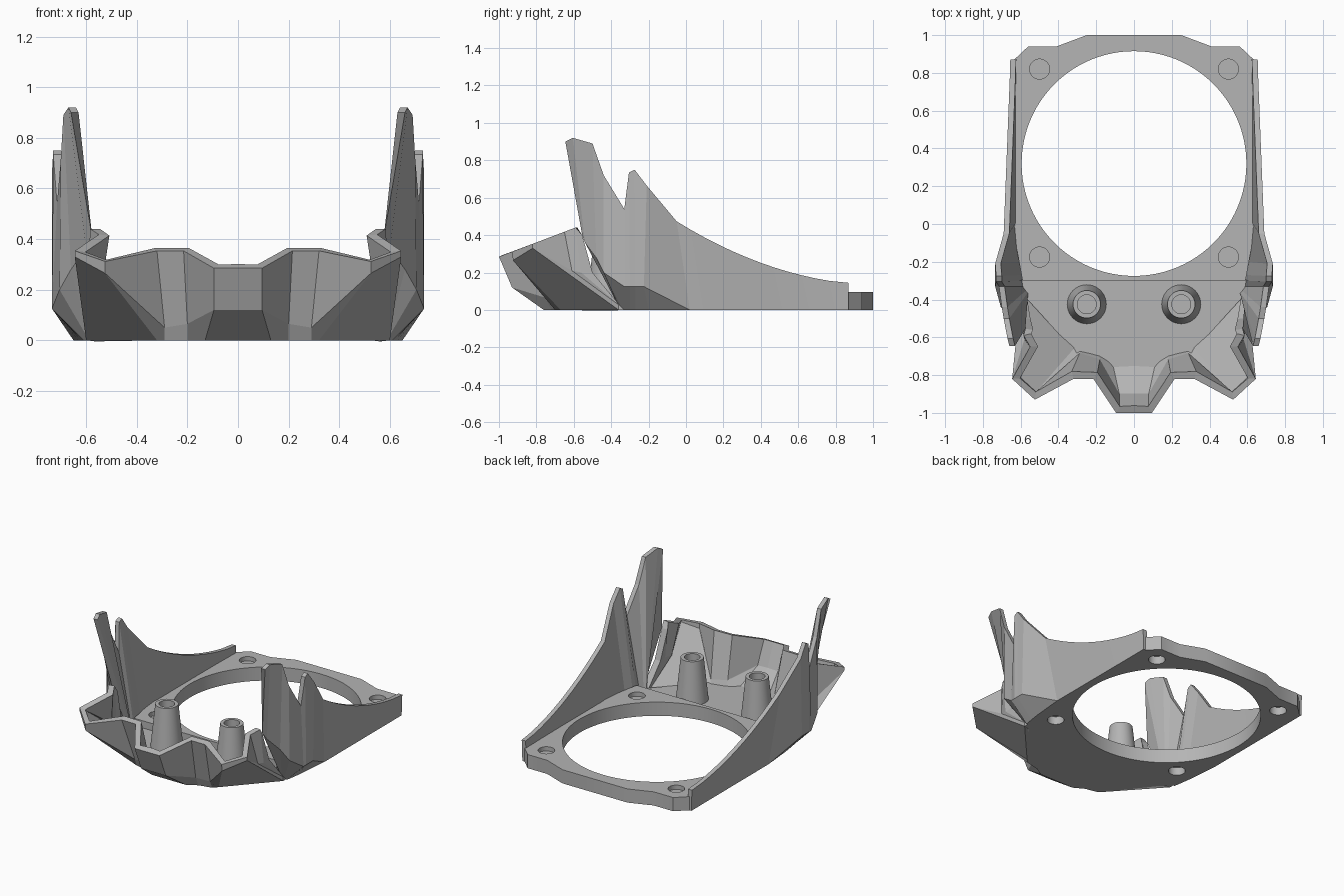
import bpy, bmesh, math
from mathutils import Vector

cube = bpy.data.objects.get("Cube")
if cube:
    bpy.data.objects.remove(cube, do_unlink=True)

grey = bpy.data.materials.new("plain_grey")
grey.use_nodes = True
grey.diffuse_color = (0.46, 0.46, 0.46, 1)
grey.node_tree.nodes["Principled BSDF"].inputs["Base Color"].default_value = grey.diffuse_color


def finish(name, bm, recalc=True):
    """Clean the mesh and turn it into an object."""
    bmesh.ops.remove_doubles(bm, verts=bm.verts, dist=0.0005)
    if recalc:
        bmesh.ops.recalc_face_normals(bm, faces=bm.faces)
    mesh = bpy.data.meshes.new(name)
    bm.to_mesh(mesh)
    bm.free()
    mesh.materials.append(grey)
    obj = bpy.data.objects.new(name, mesh)
    bpy.context.collection.objects.link(obj)
    return obj


def loft(name, columns, closed):
    """Skin a row of point columns; closed columns form a capped solid."""
    bm = bmesh.new()
    cols = [[bm.verts.new(p) for p in col] for col in columns]
    n = len(cols[0])
    for a, b in zip(cols, cols[1:]):
        for k in range(n if closed else n - 1):
            j = (k + 1) % n
            bm.faces.new((a[j], b[j], b[k], a[k]))
    if closed:
        bm.faces.new(cols[0])
        bm.faces.new(cols[-1])
    obj = finish(name, bm, closed)
    mirror = obj.modifiers.new("Mirror", "MIRROR")
    mirror.merge_threshold = 0.001
    return obj


def plate(name, half, bottom, top):
    """Extrude a symmetric outline given by its +x half, front to back."""
    bm = bmesh.new()
    outline = half + [(-x, y) for x, y in reversed(half)]
    face = bm.faces.new([bm.verts.new((x, y, bottom)) for x, y in outline])
    new = bmesh.ops.extrude_face_region(bm, geom=[face])["geom"]
    moved = [v for v in new if isinstance(v, bmesh.types.BMVert)]
    bmesh.ops.translate(bm, verts=moved, vec=(0, 0, top - bottom))
    return finish(name, bm)


def cylinder(name, x, y, z0, z1, r0, r1, sides=40):
    bm = bmesh.new()
    bmesh.ops.create_cone(bm, cap_ends=True, segments=sides, radius1=r0,
                          radius2=r1, depth=z1 - z0)
    bmesh.ops.translate(bm, verts=bm.verts, vec=(x, y, (z0 + z1) / 2))
    return finish(name, bm)


def cut(obj, cutter):
    """Subtract the cutter, then remove it."""
    mod = obj.modifiers.new("Cut", "BOOLEAN")
    mod.operation, mod.object, mod.solver = "DIFFERENCE", cutter, "EXACT"
    bpy.context.view_layer.objects.active = obj
    bpy.ops.object.modifier_apply(modifier=mod.name)
    bpy.data.objects.remove(cutter, do_unlink=True)


def smooth(obj):
    bpy.ops.object.select_all(action="DESELECT")
    obj.select_set(True)
    bpy.context.view_layer.objects.active = obj
    bpy.ops.object.shade_smooth_by_angle(angle=math.radians(25))


# Ring plate with the large opening and four corner holes
base = plate("ring_plate", [(0.59, -0.3), (0.645, 0), (0.645, 0.86), (0.56, 0.94),
                            (0.41, 0.94), (0.25, 1)], 0, 0.095)
cut(base, cylinder("opening_cutter", 0, 0.32, -0.1, 0.3, 0.595, 0.595, 96))
for side, label in ((1, "left"), (-1, "right")):
    for y, end in ((0.82, "back"), (-0.175, "front")):
        cut(base, cylinder("hole_cutter", side * 0.5, y, -0.1, 0.3, 0.053, 0.053))
        cylinder(f"{end}_{label}_hole_web", side * 0.5, y, 0.055, 0.065, 0.055, 0.055)
smooth(base)

# Lower floor at the front
plate("front_floor", [(0.13, -0.76), (0.2, -0.72), (0.29, -0.7), (0.6, -0.36),
                      (0.6, -0.29)], 0, 0.045)

# Hollow tapered posts
for side, label in ((1, "left"), (-1, "right")):
    post = cylinder(f"{label}_post", side * 0.25, -0.425, 0.03, 0.335, 0.105, 0.073)
    cut(post, cylinder("bore_cutter", side * 0.25, -0.425, 0.1, 0.5, 0.05, 0.05))
    smooth(post)


# Faceted front shell: its rim lies on one slanted plane
def rim(x, y):
    return (x, y, 0.285 + 0.38 * (y + 1))


shell = loft("front_shell", [
    (rim(0, -1), (0, -0.93, 0.12), (0, -0.76, 0)),
    (rim(0.095, -1), (0.095, -0.93, 0.12), (0.13, -0.76, 0)),
    (rim(0.215, -0.82), (0.2, -0.75, 0.065), (0.2, -0.72, 0)),
    (rim(0.32, -0.82), (0.29, -0.72, 0.05), (0.29, -0.7, 0)),
    (rim(0.525, -0.93), (0.525, -0.925, 0.265), (0.32, -0.67, 0)),
    (rim(0.645, -0.82), (0.645, -0.82, 0.33), (0.6, -0.36, 0)),
    (rim(0.55, -0.65), (0.58, -0.61, 0.21), (0.6, -0.35, 0.02)),
    (rim(0.585, -0.59), (0.59, -0.56, 0.2), (0.6, -0.35, 0.02)),
    ((0.575, -0.555, 0.4), (0.59, -0.5, 0.2), (0.6, -0.35, 0.02)),
], False)
solid = shell.modifiers.new("Thickness", "SOLIDIFY")
solid.thickness, solid.offset = 0.042, -1

# Side wings: forward spike, notch, second point, then a sweep to the back
foot = (0.59, -0.36, 0.02)
wing = [
    ((0.66, -0.645, 0.9), (0.575, -0.555, 0.4), foot),
    ((0.67, -0.605, 0.92), (0.6, -0.54, 0.36), foot),
    ((0.69, -0.5, 0.89), (0.66, -0.48, 0.28), foot),
    ((0.7, -0.44, 0.72), (0.705, -0.44, 0.2), (0.6, -0.35, 0.02)),
    ((0.715, -0.33, 0.54), (0.735, -0.33, 0.125), (0.61, -0.33, 0)),
    ((0.73, -0.305, 0.735), (0.735, -0.3, 0.125), (0.615, -0.3, 0)),
    ((0.73, -0.275, 0.75), (0.735, -0.27, 0.125), (0.62, -0.27, 0)),
    ((0.735, -0.21, 0.665), (0.735, -0.225, 0.125), (0.63, -0.2, 0)),
]
steps = 12
for i in range(steps + 1):
    t = i / steps
    d = 0.89 * (1 - t)
    low = (0.65, 0.02 + 0.85 * t, 0)
    top_y = 0.84 - d if i < steps else 0.87
    wing.append(((0.69 - 0.035 * t, top_y, 0.145 + 0.12 * d + 0.28 * d * d), low, low))
inward = Vector((-0.03, 0, 0))
loft("side_wings", [(top, mid, low, Vector(low) + inward, Vector(top) + inward)
                    for top, mid, low in wing], True)
